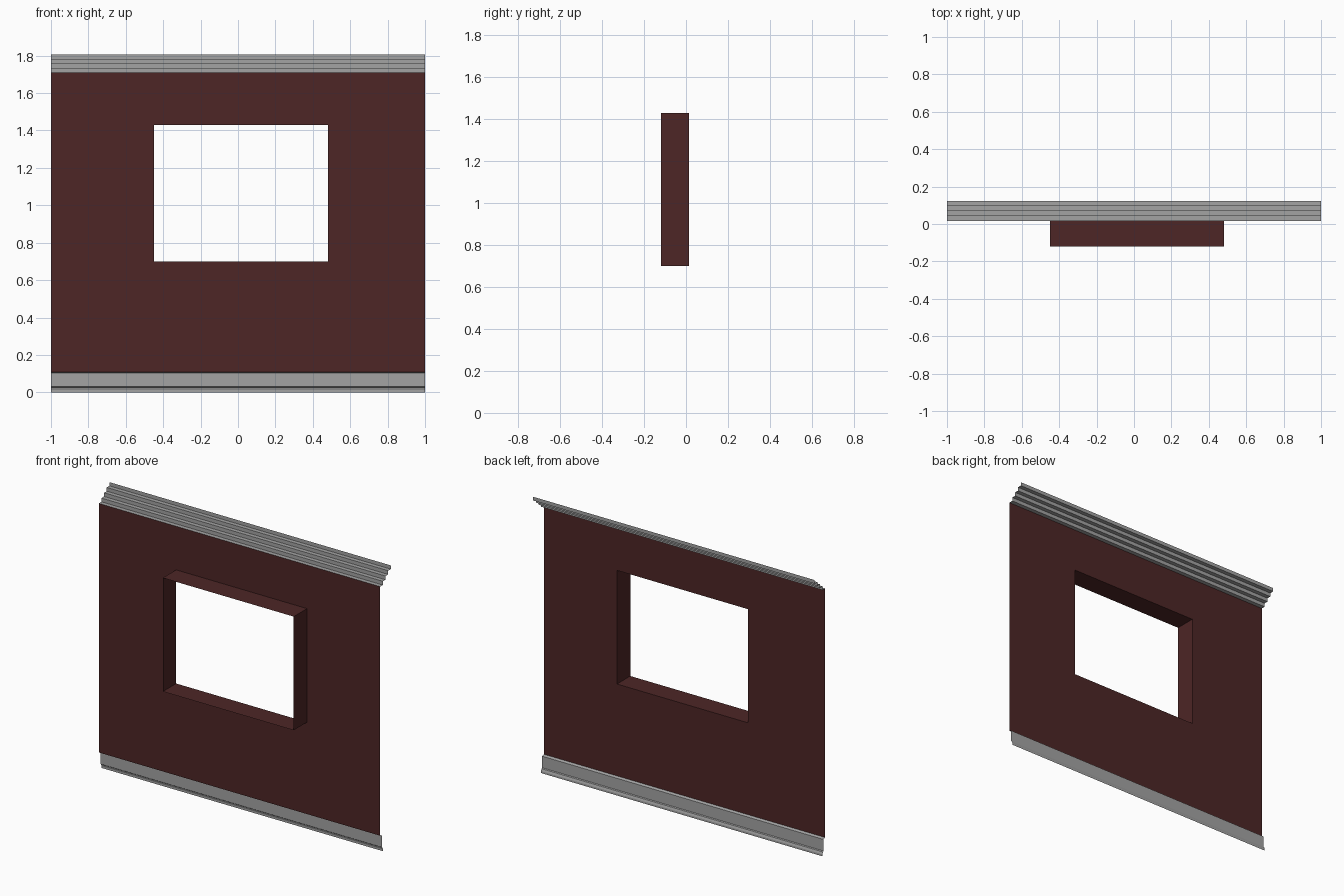
import bpy
import bmesh

cube = bpy.data.objects.get("Cube")
if cube:
    bpy.data.objects.remove(cube, do_unlink=True)

WALL_Y = 0.015
BASE_TOP, CROWN_BOTTOM, TOP = 0.11, 1.71, 1.805
LEFT, RIGHT, SILL, HEAD = -0.45, 0.48, 0.70, 1.43


def material(name, rgb):
    mat = bpy.data.materials.new(name)
    mat.use_nodes = True
    color = (*rgb, 1)
    mat.diffuse_color = color
    bsdf = mat.node_tree.nodes["Principled BSDF"]
    bsdf.inputs["Base Color"].default_value = color
    bsdf.inputs["Roughness"].default_value = 0.8
    return mat


def sheet(name, quads, mat):
    """Make one object of flat quads sharing welded corners."""
    bm = bmesh.new()
    for quad in quads:
        bm.faces.new([bm.verts.new(p) for p in quad])
    bmesh.ops.remove_doubles(bm, verts=bm.verts, dist=1e-5)
    mesh = bpy.data.meshes.new(name)
    bm.to_mesh(mesh)
    bm.free()
    mesh.materials.append(mat)
    obj = bpy.data.objects.new(name, mesh)
    bpy.context.collection.objects.link(obj)
    return obj


def moulding(name, profile, mat):
    """Sweep an open (y, z) profile along the length of the wall."""
    quads = [[(-1, *a), (1, *a), (1, *b), (-1, *b)]
             for a, b in zip(profile, profile[1:])]
    return sheet(name, quads, mat)


maroon = material("dark maroon", (0.074, 0.019, 0.019))
grey = material("trim grey", (0.37, 0.37, 0.37))

# Wall panel: a three by three grid without its centre cell
xs = [-1, LEFT, RIGHT, 1]
zs = [BASE_TOP, SILL, HEAD, CROWN_BOTTOM]
panel = []
for i in range(3):
    for j in range(3):
        if (i, j) != (1, 1):
            corners = [(xs[i], zs[j]), (xs[i], zs[j + 1]),
                       (xs[i + 1], zs[j + 1]), (xs[i + 1], zs[j])]
            panel.append([(x, WALL_Y, z) for x, z in corners])
sheet("wall_panel", panel, maroon)

# Window reveal: four sides running out behind the opening
ring = [(LEFT, SILL), (RIGHT, SILL), (RIGHT, HEAD), (LEFT, HEAD)]
reveal = []
for (ax, az), (bx, bz) in zip(ring, ring[1:] + ring[:1]):
    reveal.append([(ax, WALL_Y, az), (ax, -0.12, az),
                   (bx, -0.12, bz), (bx, WALL_Y, bz)])
sheet("window_reveal", reveal, maroon)

# Crown moulding: four steps climbing outwards
STEPS = 4
run, rise = (0.123 - WALL_Y) / STEPS, (TOP - CROWN_BOTTOM) / STEPS
crown = [(WALL_Y, CROWN_BOTTOM)]
for i in range(STEPS):
    y, z = crown[-1]
    crown += [(y + run, z), (y + run, z + rise)]
moulding("crown_moulding", crown, grey)

# Baseboard with a sloped ledge and a small shoe at the floor
base = [(WALL_Y, BASE_TOP), (0.032, 0.104), (0.032, 0.03),
        (0.038, 0.026), (0.043, 0.012), (0.043, 0)]
moulding("baseboard", base[::-1], grey)
